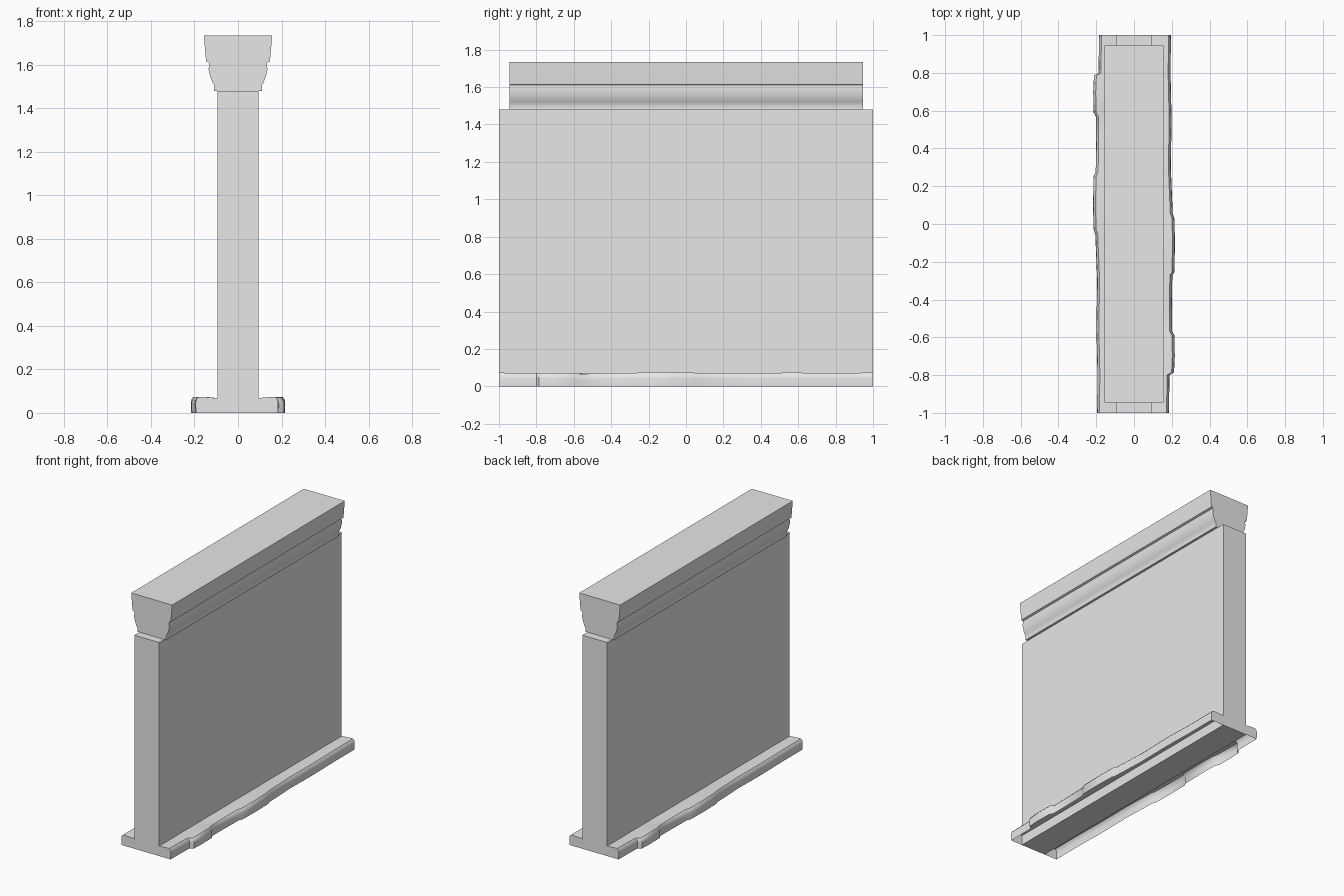
import bpy, bmesh, math

cube = bpy.data.objects.get("Cube")
if cube:
    bpy.data.objects.remove(cube, do_unlink=True)

stone = bpy.data.materials.new("pale_grey_stone")
stone.use_nodes = True
GREY = (0.8, 0.8, 0.8, 1)
stone.diffuse_color = GREY
stone.node_tree.nodes["Principled BSDF"].inputs["Base Color"].default_value = GREY


def loft(name, sections, close_ring=True, angle=40):
    """Join (x, y, z) sections into a skin, with end caps."""
    bm = bmesh.new()
    rings = [[bm.verts.new(p) for p in s] for s in sections]
    n = len(rings[0])
    for a, b in zip(rings, rings[1:]):
        for i in range(n if close_ring else n - 1):
            j = (i + 1) % n
            bm.faces.new((a[i], a[j], b[j], b[i]))
    bm.faces.new(rings[0][::-1])
    bm.faces.new(rings[-1])
    bmesh.ops.recalc_face_normals(bm, faces=bm.faces)
    mesh = bpy.data.meshes.new(name)
    bm.to_mesh(mesh)
    bm.free()
    mesh.materials.append(stone)
    obj = bpy.data.objects.new(name, mesh)
    bpy.context.collection.objects.link(obj)
    bpy.ops.object.select_all(action='DESELECT')
    obj.select_set(True)
    bpy.context.view_layer.objects.active = obj
    bpy.ops.object.shade_smooth_by_angle(angle=math.radians(angle))
    return obj


def extrude_profile(name, half, y):
    """Mirror a half profile in x and run it from -y to y."""
    ring = half + [(-x, z) for x, z in reversed(half)]
    return loft(name, [[(x, s * y, z) for x, z in ring] for s in (-1, 1)])


# Wall slab
extrude_profile("wall_slab", [(0.095, 0), (0.095, 1.48)], 1.0)

# Moulded coping on top
coping = [(0.111, 1.48), (0.109, 1.505), (0.118, 1.52), (0.128, 1.545),
          (0.135, 1.575), (0.133, 1.61), (0.146, 1.615), (0.15, 1.65),
          (0.157, 1.735)]
extrude_profile("moulded_coping", coping, 0.945)

# Worn plinths along both sides, open underneath: y, reach, height
worn_edge = [(-1, 0.185, 0.073), (-0.8, 0.188, 0.071), (-0.785, 0.212, 0.071),
             (-0.7, 0.216, 0.072), (-0.59, 0.214, 0.072), (-0.565, 0.2, 0.066),
             (-0.45, 0.2, 0.07), (-0.27, 0.203, 0.072), (-0.255, 0.214, 0.073),
             (-0.1, 0.217, 0.074), (0.03, 0.214, 0.074), (0.055, 0.205, 0.072),
             (0.3, 0.195, 0.071), (0.55, 0.199, 0.073), (0.78, 0.194, 0.072),
             (1, 0.195, 0.073)]


def plinth_section(y, reach, height):
    pts = [(0.095, 0.068), (reach - 0.04, height), (reach - 0.013, height),
           (reach - 0.003, height - 0.013), (reach, height - 0.03),
           (reach - 0.002, 0)]
    # hidden inner foot closes the end caps against the wall
    return [(x, y, z) for x, z in pts] + [(0.095, y, 0)]


for side, turn in (("left", 0), ("right", math.pi)):
    plinth = loft(side + "_worn_plinth", [plinth_section(*e) for e in worn_edge],
                  close_ring=False, angle=50)
    # keep the underside open
    bm = bmesh.new()
    bm.from_mesh(plinth.data)
    under = [f for f in bm.faces if all(v.co.z < 0.001 for v in f.verts)]
    bmesh.ops.delete(bm, geom=under, context='FACES_ONLY')
    bm.to_mesh(plinth.data)
    bm.free()
    plinth.rotation_euler.z = turn
